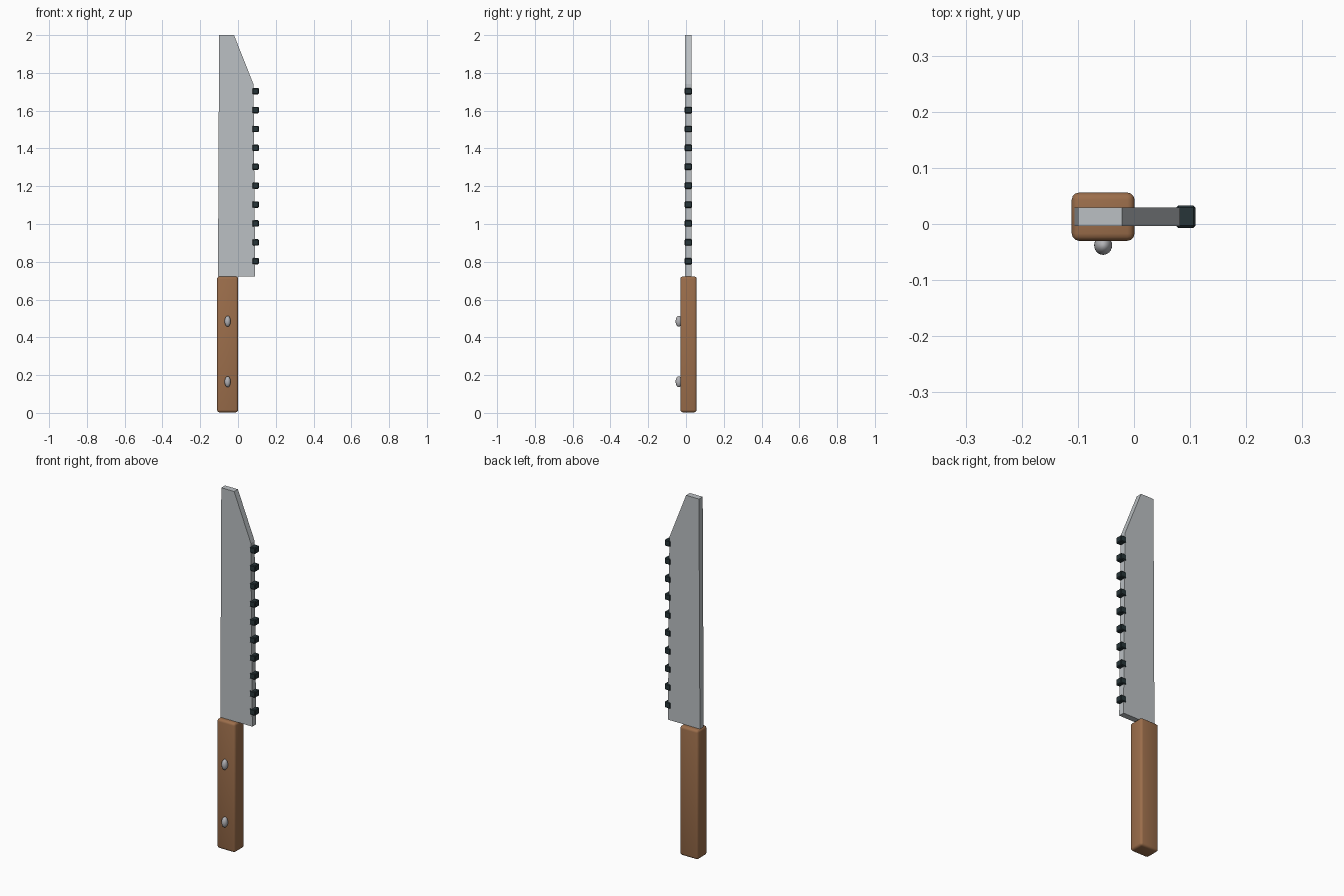
import bpy, bmesh, math
from mathutils import Matrix

if "Cube" in bpy.data.objects:
    bpy.data.objects.remove(bpy.data.objects["Cube"])


def material(name, rgb):
    m = bpy.data.materials.new(name)
    m.diffuse_color = (*rgb, 1)
    m.use_nodes = True
    m.node_tree.nodes["Principled BSDF"].inputs["Base Color"].default_value = m.diffuse_color
    return m


WOOD = material("brown wood", (0.33, 0.155, 0.07))
STEEL = material("blade steel", (0.50, 0.53, 0.55))
DARK = material("dark metal", (0.02, 0.035, 0.04))
RIVET = material("rivet metal", (0.45, 0.45, 0.47))


def add_object(name, bm, mat):
    bmesh.ops.recalc_face_normals(bm, faces=bm.faces)
    mesh = bpy.data.meshes.new(name)
    bm.to_mesh(mesh)
    bm.free()
    mesh.materials.append(mat)
    obj = bpy.data.objects.new(name, mesh)
    bpy.context.collection.objects.link(obj)
    return obj


def box(name, lo, hi, mat, bevel, segments):
    bm = bmesh.new()
    size = [b - a for a, b in zip(lo, hi)]
    mid = [(a + b) / 2 for a, b in zip(lo, hi)]
    bmesh.ops.create_cube(bm, size=1, matrix=Matrix.Translation(mid) @ Matrix.Diagonal((*size, 1)))
    bmesh.ops.bevel(bm, geom=bm.edges[:], offset=bevel, segments=segments,
                    profile=0.5, affect='EDGES')
    return add_object(name, bm, mat)


def smooth(obj, angle):
    bpy.ops.object.select_all(action='DESELECT')
    obj.select_set(True)
    bpy.context.view_layer.objects.active = obj
    bpy.ops.object.shade_smooth_by_angle(angle=math.radians(angle))


# Wooden handle with rounded edges
smooth(box("handle", (-0.111, -0.03, 0.003), (0.001, 0.056, 0.722), WOOD, 0.013, 3), 40)

# Blade: extruded outline with a clipped tip
bm = bmesh.new()
outline = [(-0.106, 0.722), (0.091, 0.722), (0.082, 1.74), (-0.021, 2.0), (-0.1, 2.0)]
face = bm.faces.new([bm.verts.new((x, -0.004, z)) for x, z in outline])
ext = bmesh.ops.extrude_face_region(bm, geom=[face])
bmesh.ops.translate(bm, vec=(0, 0.033, 0),
                    verts=[g for g in ext["geom"] if isinstance(g, bmesh.types.BMVert)])
add_object("blade", bm, STEEL)

# Row of dark teeth along the cutting edge
for i in range(10):
    z = 0.803 + i * 0.1
    box(f"tooth_{i + 1}", (0.075, -0.007, z - 0.017), (0.11, 0.033, z + 0.017), DARK, 0.004, 1)

# Oval rivets on the front of the handle
for i, z in enumerate((0.165, 0.485)):
    bm = bmesh.new()
    bmesh.ops.create_uvsphere(bm, u_segments=24, v_segments=14, radius=1,
                              matrix=Matrix.Translation((-0.055, -0.038, z))
                              @ Matrix.Diagonal((0.016, 0.017, 0.029, 1)))
    smooth(add_object(f"rivet_{i + 1}", bm, RIVET), 60)
